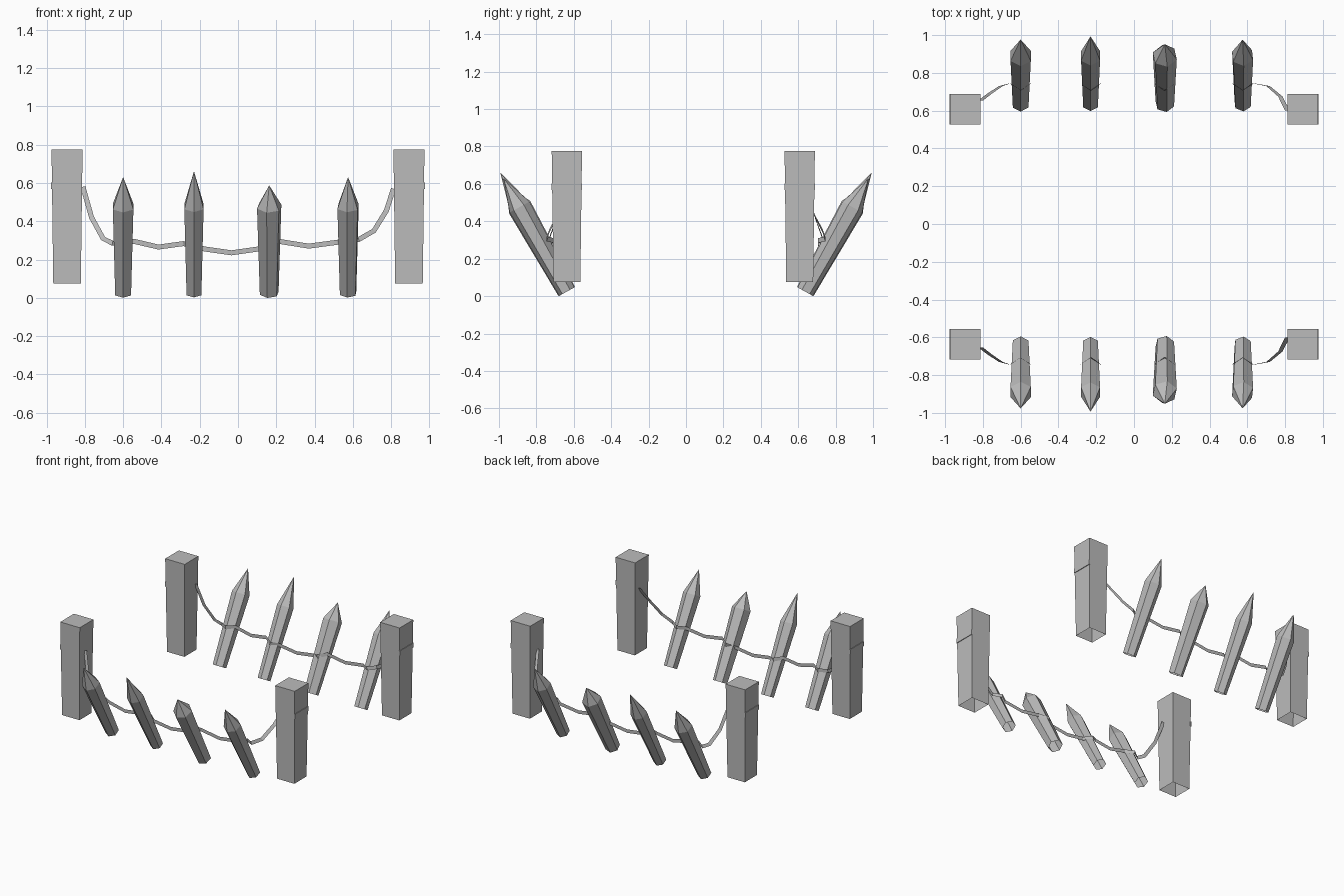
import bpy, bmesh, math
from mathutils import Vector, Matrix

cube = bpy.data.objects.get("Cube")
if cube:
    bpy.data.objects.remove(cube, do_unlink=True)

grey = bpy.data.materials.new("weathered grey")
grey.use_nodes = True
colour = (0.5, 0.5, 0.5, 1)
grey.diffuse_color = colour
grey.node_tree.nodes["Principled BSDF"].inputs["Base Color"].default_value = colour


def finish(name, bm, solid=True):
    if solid:
        bmesh.ops.recalc_face_normals(bm, faces=bm.faces)
    mesh = bpy.data.meshes.new(name)
    bm.to_mesh(mesh)
    bm.free()
    mesh.materials.append(grey)
    obj = bpy.data.objects.new(name, mesh)
    bpy.context.collection.objects.link(obj)
    return obj


def ring(bm, sides, radius, z, turn):
    return [bm.verts.new((radius * math.cos(turn + math.tau * i / sides),
                          radius * math.sin(turn + math.tau * i / sides), z))
            for i in range(sides)]


def bridge(bm, low, high):
    n = len(low)
    for i in range(n):
        j = (i + 1) % n
        bm.faces.new((low[i], low[j], high[j], high[i]))


# Square post, slightly wider at the top, open underneath
def post(name, x, y):
    bm = bmesh.new()
    low = ring(bm, 4, 0.072 * math.sqrt(2), 0.075, math.pi / 4)
    high = ring(bm, 4, 0.081 * math.sqrt(2), 0.775, math.pi / 4)
    bridge(bm, low, high)
    bm.faces.new(high)
    finish(name, bm).location = (x, y, 0)


# Six-sided sharpened stake leaning outwards, open underneath
def stake(name, x, side, length, radius, twist):
    bm = bmesh.new()
    turn = math.pi / 2 + twist * side
    low = ring(bm, 6, radius * 0.77, 0, turn)
    high = ring(bm, 6, radius, 0.518, turn)
    bridge(bm, low, high)
    tip = bm.verts.new((0, 0, length))
    for i in range(6):
        bm.faces.new((high[i], high[(i + 1) % 6], tip))
    lean = Matrix.Rotation(-side * math.radians(29.2), 4, 'X')
    bmesh.ops.transform(bm, matrix=lean, verts=bm.verts)
    finish(name, bm).location = (x, side * 0.637, 0.024)


# Flat rope strip, its width lying in the x-z plane
def rope(name, points, side, width):
    bm = bmesh.new()
    points = [Vector((x, y * side, z)) for x, y, z in points]
    pairs = []
    for i, p in enumerate(points):
        d = points[min(i + 1, len(points) - 1)] - points[max(i - 1, 0)]
        across = Vector((-d.z, 0, d.x)).normalized() * width / 2
        pairs.append((bm.verts.new(p - across), bm.verts.new(p + across)))
    for a, b in zip(pairs, pairs[1:]):
        bm.faces.new((a[0], b[0], b[1], a[1]) if side < 0 else (a[1], b[1], b[0], a[0]))
    finish(name, bm, solid=False)


# Lashing plate across the outer side of a post
def lashing(name, x, y):
    bm = bmesh.new()
    bmesh.ops.create_cube(bm, size=1)
    bmesh.ops.scale(bm, vec=(0.008, 0.162, 0.035), verts=bm.verts)
    finish(name, bm).location = (x, y, 0.585)


# x, length, radius, twist, rope height on the left and right of each stake
stakes = [(-0.6, 0.695, 0.062, 0, 0.285, 0.295),
          (-0.23, 0.73, 0.058, 0, 0.283, 0.255),
          (0.163, 0.645, 0.067, 0.2, 0.255, 0.294),
          (0.575, 0.695, 0.061, 0.1, 0.29, 0.305)]
sags = [0.265, 0.235, 0.27]

path = [(-0.81, 0.655, 0.58), (-0.765, 0.69, 0.42), (-0.705, 0.73, 0.31)]
for i, (x, length, radius, twist, z0, z1) in enumerate(stakes):
    path += [(x - 0.056, 0.745, z0), (x, 0.707, (z0 + z1) / 2), (x + 0.056, 0.745, z1)]
    if i < len(sags):
        path.append(((x + stakes[i + 1][0]) / 2, 0.745, sags[i]))
path += [(0.71, 0.73, 0.35), (0.775, 0.675, 0.455), (0.812, 0.6, 0.57)]

for label, side, post_y in (("front", -1, -0.637), ("back", 1, 0.608)):
    for hand, sx in (("right", -1), ("left", 1)):
        post(f"{label}_{hand}_post", sx * 0.893, post_y)
        lashing(f"{label}_{hand}_lashing", sx * 0.972, post_y)
    for i, (x, length, radius, twist, _, _) in enumerate(stakes):
        stake(f"{label}_stake_{i + 1}", x, side, length, radius, twist)
    rope(f"{label}_rope", path, side, 0.026)
